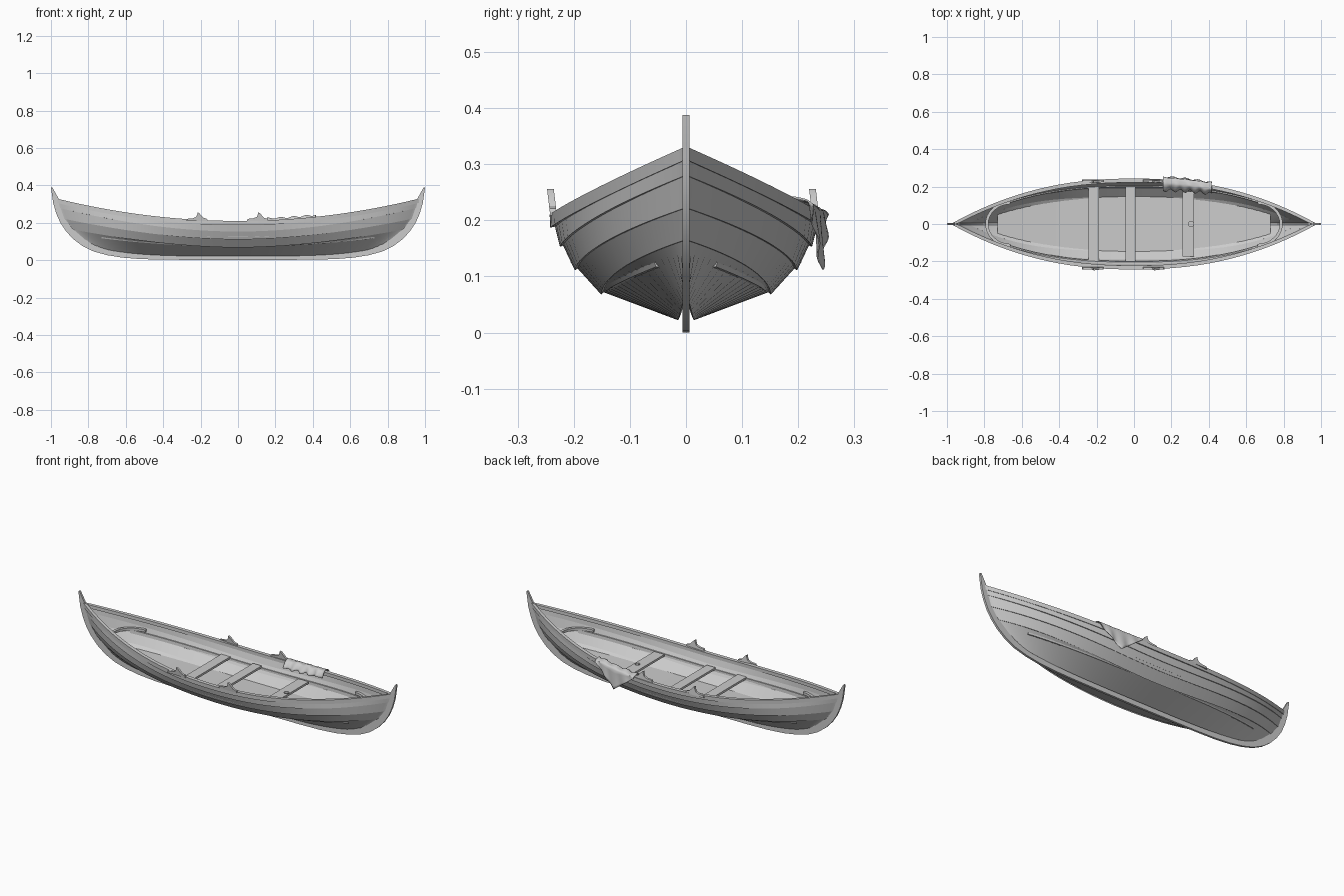
import bpy, bmesh, math

if "Cube" in bpy.data.objects:
    bpy.data.objects.remove(bpy.data.objects["Cube"])

grey = bpy.data.materials.new("weathered grey")
grey.diffuse_color = (0.6, 0.6, 0.6, 1)
grey.use_nodes = True
grey.node_tree.nodes["Principled BSDF"].inputs["Base Color"].default_value = grey.diffuse_color


def finish(name, bm, mirror=False, angle=30):
    bmesh.ops.recalc_face_normals(bm, faces=bm.faces)
    me = bpy.data.meshes.new(name)
    bm.to_mesh(me)
    bm.free()
    ob = bpy.data.objects.new(name, me)
    bpy.context.collection.objects.link(ob)
    me.materials.append(grey)
    if mirror:
        m = ob.modifiers.new("mirror", 'MIRROR')
        m.use_axis = (False, True, False)
    bpy.ops.object.select_all(action='DESELECT')
    bpy.context.view_layer.objects.active = ob
    ob.select_set(True)
    bpy.ops.object.shade_smooth_by_angle(angle=math.radians(angle))
    return ob


def sweep(name, rings, mirror=False):
    """Closed solid through a list of equal rings of points."""
    bm = bmesh.new()
    vs = [[bm.verts.new(p) for p in r] for r in rings]
    n = len(rings[0])
    for a, b in zip(vs, vs[1:]):
        for i in range(n):
            j = (i + 1) % n
            bm.faces.new((a[i], a[j], b[j], b[i]))
    bm.faces.new(vs[0])
    bm.faces.new(vs[-1])
    return finish(name, bm, mirror)


def plate(name, pts, y, thick, lean=0.0):
    """Outline in x-z given a thickness in y."""
    zmin = min(p[1] for p in pts)
    rings = [[(px, y + s * thick / 2 + lean * (pz - zmin), pz) for px, pz in pts] for s in (-1, 1)]
    return sweep(name, rings)


def box(name, x, y, z, sx, sy, sz):
    bm = bmesh.new()
    bmesh.ops.create_cube(bm, size=1)
    for v in bm.verts:
        v.co = (x + v.co.x * sx, y + v.co.y * sy, z + v.co.z * sz)
    return finish(name, bm)


# Plank lines from keel to sheer: end x, mid y, mid z, end z, plan power, rise power
LINES = [(0.79, 0.014, 0.022, 0.078, 4.0, 4.0),
         (0.89, 0.147, 0.072, 0.165, 3.3, 1.75),
         (0.935, 0.193, 0.114, 0.222, 2.9, 1.8),
         (0.958, 0.219, 0.155, 0.280, 2.6, 1.9),
         (0.975, 0.238, 0.207, 0.328, 2.25, 2.0)]


def line(k, t):
    ex, y, z0, z1, p, q = LINES[k]
    u = min(abs(t), 1)
    return t * ex, max(y * (1 - u ** p), 0.003), z0 + (z1 - z0) * u ** q


def width(x, z):
    """Half width of the hull at a station and height."""
    pts = [line(k, x / LINES[k][0]) for k in range(5) if abs(x) < LINES[k][0]]
    if z <= pts[0][2]:
        return pts[0][1]
    for a, b in zip(pts, pts[1:]):
        if z <= b[2]:
            f = (z - a[2]) / (b[2] - a[2])
            return a[1] + f * (b[1] - a[1])
    return pts[-1][1]


N = 44
T = [math.sin(math.pi / 2 * (i / N * 2 - 1)) for i in range(N + 1)]

# Overlapping hull planks
for k in range(4):
    rings = []
    for t in T:
        a, b = line(k, t), line(k + 1, t)
        dy, dz = b[1] - a[1], b[2] - a[2]
        L = math.hypot(dy, dz)
        ny, nz = dz / L, -dy / L
        fade = 1 - 0.75 * abs(t) ** 4
        o, w = (0.006 if k else 0.0) * fade, 0.006 * fade

        def off(p, d):
            return (p[0], max(p[1] + ny * d, 0.0005), p[2] + nz * d)
        rings.append([off(a, o), off(b, 0), off(b, -w), off(a, -w)])
    sweep("hull_plank_%d" % (k + 1), rings, True)

# Gunwale rail and the seat riser inside the hull
rail, riser = [], []
for t in T:
    x, y, z = line(4, t)
    inn = max(y - 0.016, 0.0005)
    out = y + 0.005 * (1 - 0.6 * abs(t) ** 4)
    rail.append([(x, inn, z + 0.003), (x, out, z + 0.003), (x, out - 0.001, z - 0.02), (x, inn, z - 0.016)])
    rx = t * 0.74
    rz = 0.143 + 0.06 * t * t
    rw = width(rx, rz)
    riser.append([(rx, rw - 0.013, rz), (rx, rw - 0.003, rz), (rx, rw - 0.006, rz - 0.018), (rx, rw - 0.015, rz - 0.018)])
sweep("gunwale_rail", rail, True)
sweep("seat_riser", riser, True)

# Keel and raised stems as one curved timber
outer = [(0.4, 0.003), (0.52, 0.006), (0.62, 0.014), (0.7, 0.027), (0.77, 0.046), (0.83, 0.075),
         (0.88, 0.112), (0.92, 0.155), (0.95, 0.2), (0.972, 0.25), (0.988, 0.305), (1.0, 0.388)]
inner = [(0.4, 0.035), (0.52, 0.04), (0.62, 0.052), (0.69, 0.066), (0.75, 0.087), (0.8, 0.115),
         (0.84, 0.148), (0.88, 0.19), (0.91, 0.232), (0.935, 0.275), (0.957, 0.325), (0.992, 0.388)]
pairs = list(zip(outer, inner))
full = [((-o[0], o[1]), (-i[0], i[1])) for o, i in reversed(pairs)]
full += [((0, 0), (0, 0.03))] + pairs
sweep("keel_and_stems", [[(o[0], -0.006, o[1]), (o[0], 0.006, o[1]), (i[0], 0.006, i[1]), (i[0], -0.006, i[1])]
                         for o, i in full])

# Floor boards
rings = []
for i in range(25):
    x = -0.73 + 1.46 * i / 24
    z = 0.08 + 0.045 * (x / 0.73) ** 2
    w = width(x, z) - 0.003
    rings.append([(x, -w, z), (x, w, z), (x, w * 0.95, z - 0.008), (x, -w * 0.95, z - 0.008)])
sweep("floor_boards", rings)

# Seats, the widest one with a mast hole
box("seat_aft", -0.215, 0, 0.149, 0.056, 0.395, 0.012)
box("seat_middle", -0.018, 0, 0.149, 0.054, 0.4, 0.012)
mast_seat = box("seat_mast", 0.29, 0, 0.152, 0.064, 0.35, 0.012)
bm = bmesh.new()
bmesh.ops.create_cone(bm, cap_ends=True, segments=20, radius1=0.014, radius2=0.014, depth=0.1)
for v in bm.verts:
    v.co.x += 0.305
    v.co.z += 0.152
cutter = finish("mast_hole_cutter", bm)
cutter.hide_render = True
cutter.hide_set(True)
cut = mast_seat.modifiers.new("mast hole", 'BOOLEAN')
cut.operation = 'DIFFERENCE'
cut.solver = 'EXACT'
cut.object = cutter

# Curved beams closing the inside at both ends
for side, label in ((-1, "aft"), (1, "fore")):
    rings = []
    for i in range(17):
        a = math.pi * (i / 16 - 0.5)
        ring = []
        for r, dz in ((0, 0), (0.016, 0), (0.016, -0.014), (0, -0.014)):
            x = 0.66 + (0.135 - r) * math.cos(a)
            y = math.sin(a) * (width(0.68, 0.21) - 0.004 - r)
            y = max(-width(x, 0.21) + 0.002, min(width(x, 0.21) - 0.002, y))
            ring.append((side * x, y, 0.215 + dz))
        rings.append(ring)
    sweep("end_beam_" + label, rings)

# Oar rests: a low pad with a raised hooked horn
horn = [(-0.065, 0.0), (0.05, 0.0), (0.047, 0.012), (0.028, 0.017), (0.018, 0.028), (0.003, 0.044),
        (-0.004, 0.047), (-0.006, 0.035), (-0.012, 0.022), (-0.03, 0.015), (-0.06, 0.012)]
for x, label in ((-0.212, "aft"), (0.112, "fore")):
    for s, side in ((-1, "right"), (1, "left")):
        y = -0.236 if s < 0 else 0.231
        plate("oar_rest_%s_%s" % (label, side), [(x + px, 0.209 + pz) for px, pz in horn], y, 0.012, -0.12)

# Cloth draped over the rail, with a pointed corner outside and a ragged inner edge
bm = bmesh.new()
NU, NV = 30, 16
grid = []
for i in range(NU + 1):
    u = i / NU
    x0 = 0.155 + 0.26 * u
    _, y, z = line(4, x0 / LINES[4][0])
    z += 0.008
    drop = 0.105 * (1 - abs(u - 0.5) / 0.5) + 0.008
    reach = 0.042 + 0.008 * math.sin(u * 31) - 0.012 * u
    row = []
    for j in range(NV + 1):
        v = j / NV
        fold = 0.004 * math.sin(u * 24 + v * 3)
        if v < 0.4:
            f = 1 - v / 0.4
            p = (x0, y - 0.014 - reach * f, z + 0.006 + fold - 0.035 * f * f)
        elif v < 0.6:
            f = (v - 0.4) / 0.2
            p = (x0, y - 0.014 + 0.028 * f, z + 0.006 * (1 - f) + fold * (1 - f))
        else:
            f = (v - 0.6) / 0.4
            p = (x0, y + 0.014 + (0.006 + fold) * f, z - drop * f)
        row.append(bm.verts.new(p))
    grid.append(row)
for a, b in zip(grid, grid[1:]):
    for j in range(NV):
        bm.faces.new((a[j], b[j], b[j + 1], a[j + 1]))
cloth = finish("draped_cloth", bm, angle=60)
solid = cloth.modifiers.new("thickness", 'SOLIDIFY')
solid.thickness = 0.003
